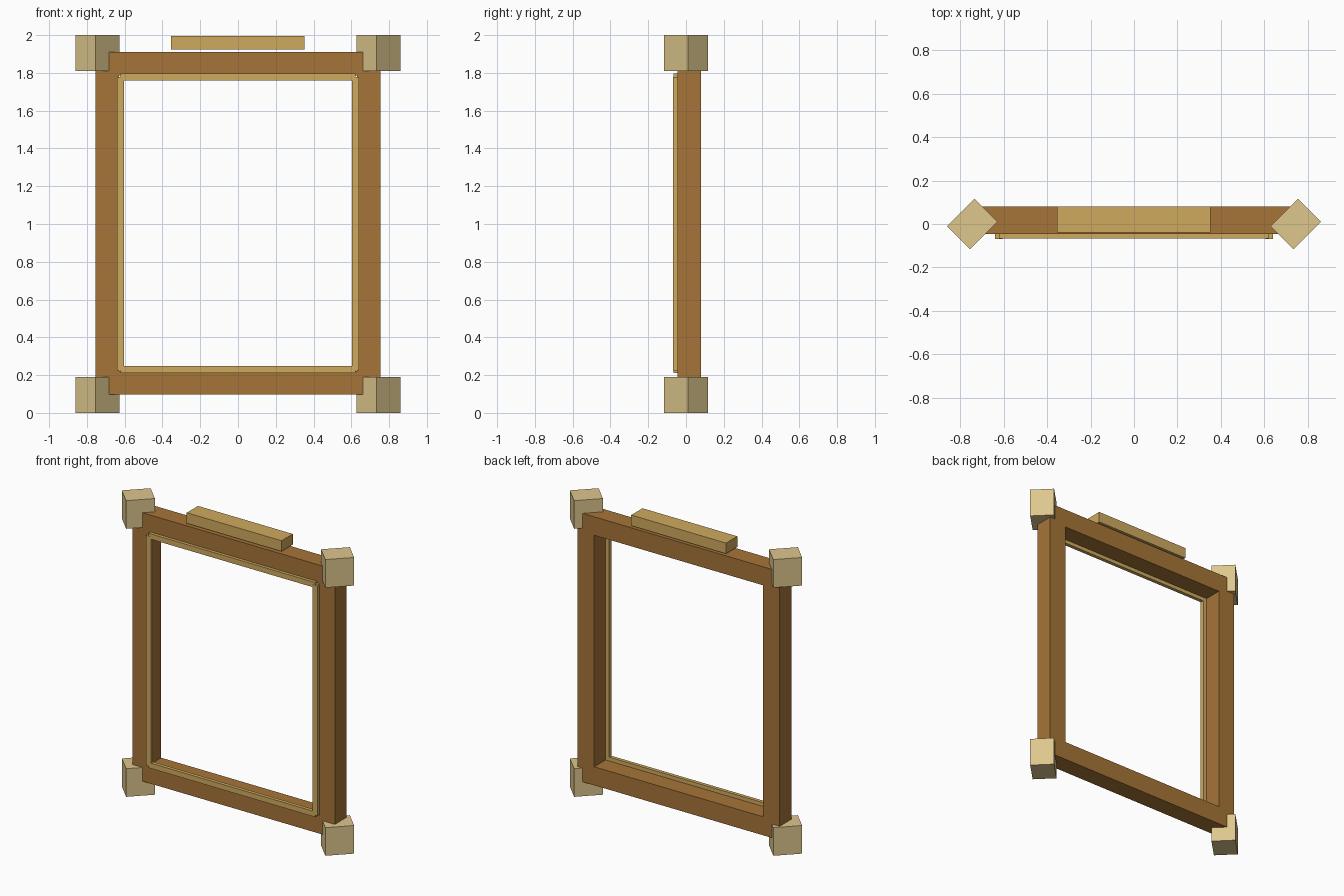
import bpy, math

if "Cube" in bpy.data.objects:
    bpy.data.objects.remove(bpy.data.objects["Cube"])


def material(name, r, g, b):
    lin = lambda c: (c / 255 / 12.92) if c < 10 else ((c / 255 + 0.055) / 1.055) ** 2.4
    m = bpy.data.materials.new(name)
    m.diffuse_color = (lin(r), lin(g), lin(b), 1)
    m.use_nodes = True
    m.node_tree.nodes["Principled BSDF"].inputs["Base Color"].default_value = m.diffuse_color
    return m


WOOD = material("brown wood", 166, 117, 56)
GOLD = material("golden trim", 208, 170, 94)
PALE = material("pale wood", 222, 199, 141)


def box(name, lo, hi, mat, turn=0):
    """Box between two corners, optionally turned about its own vertical axis."""
    bpy.ops.mesh.primitive_cube_add(size=1)
    o = bpy.context.object
    o.name = name
    o.data.name = name
    size = [h - l for l, h in zip(lo, hi)]
    for v in o.data.vertices:
        v.co = [c * s for c, s in zip(v.co, size)]
    o.location = [(l + h) / 2 for l, h in zip(lo, hi)]
    o.rotation_euler.z = turn
    o.data.materials.append(mat)
    return o


Y0, Y1 = -0.045, 0.08      # frame front and back
T0, T1 = -0.066, -0.042    # trim front and back

for side, s in (("left", -1), ("right", 1)):
    # Upright posts and their inner trim
    x = sorted((s * 0.63, s * 0.755))
    box(f"{side}_post", (x[0], Y0, 0.097), (x[1], Y1, 1.91), WOOD)
    x = sorted((s * 0.604, s * 0.64))
    box(f"{side}_trim", (x[0], T0 - 0.002, 0.225), (x[1], T1, 1.778), GOLD)
    # Corner blocks, turned 45 degrees
    for end, z in (("bottom", 0), ("top", 1.81)):
        cx = s * 0.744
        box(f"{end}_{side}_corner_block", (cx - 0.0895, -0.0755, z),
            (cx + 0.0895, 0.0755, z + 0.19), PALE, math.radians(45))

# Rails joining the posts, with trim on their inner edges
for end, rail, trim in (("bottom", (0.097, 0.222), (0.212, 0.248)),
                        ("top", (1.785, 1.91), (1.76, 1.796))):
    box(f"{end}_rail", (-0.63, Y0, rail[0]), (0.63, Y1, rail[1]), WOOD)
    box(f"{end}_trim", (-0.622, T0, trim[0]), (0.622, T1, trim[1]), GOLD)

# Crest bar hovering just above the top rail
box("crest_bar", (-0.355, -0.04, 1.924), (0.353, 0.08, 1.996), GOLD)
